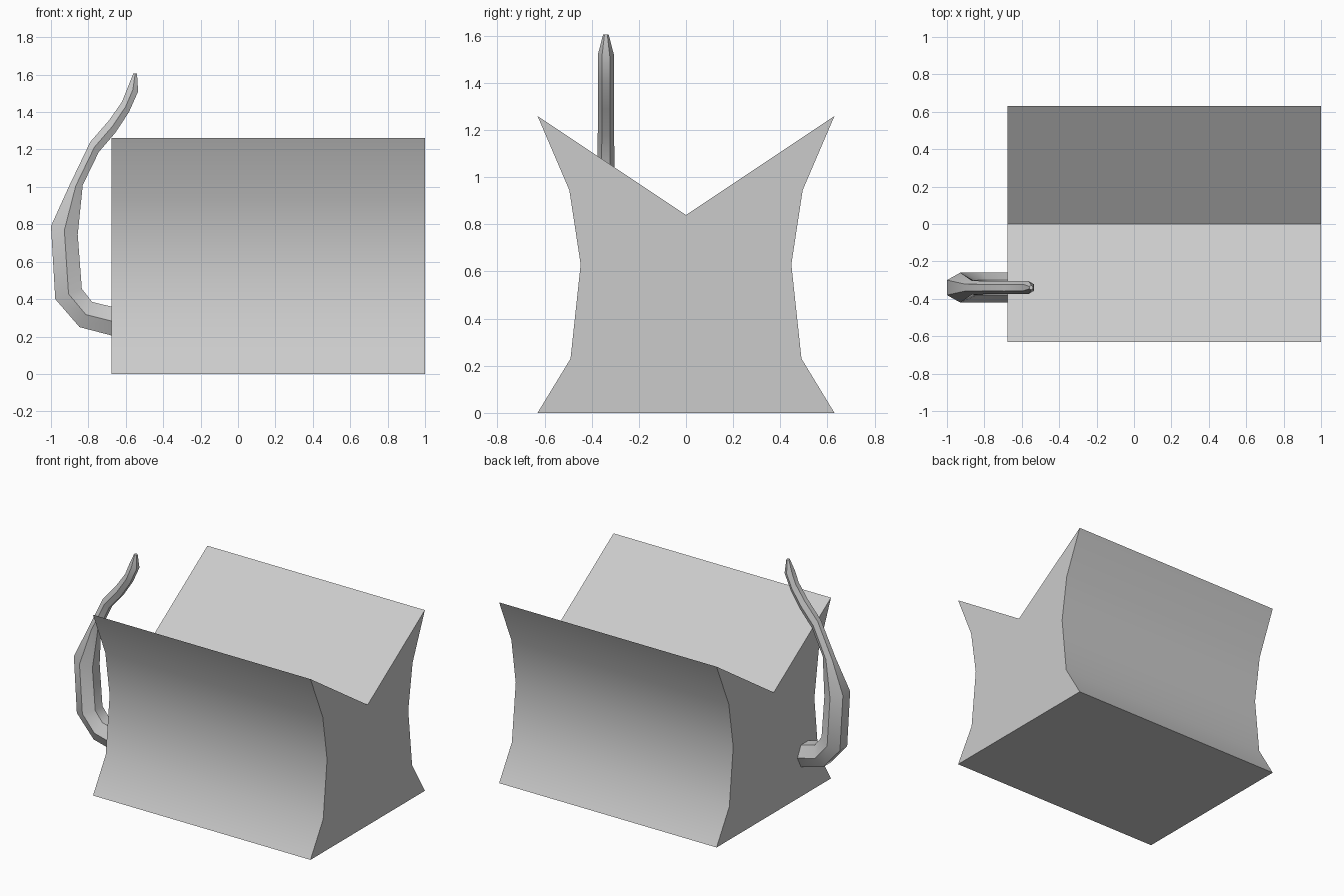
import bpy, bmesh, math
from mathutils import Vector

cube = bpy.data.objects.get("Cube")
if cube:
    bpy.data.objects.remove(cube)

grey = bpy.data.materials.new("plain_grey")
grey.use_nodes = True
colour = (0.6, 0.6, 0.6, 1)
grey.diffuse_color = colour
grey.node_tree.nodes["Principled BSDF"].inputs["Base Color"].default_value = colour


def loft(name, rings, smooth_angle):
    """Skin a row of equal rings, cap both ends and smooth the soft edges."""
    bm = bmesh.new()
    loops = [[bm.verts.new(p) for p in ring] for ring in rings]
    n = len(loops[0])
    for a, b in zip(loops, loops[1:]):
        for i in range(n):
            j = (i + 1) % n
            bm.faces.new((a[i], a[j], b[j], b[i]))
    bm.faces.new(loops[0])
    bm.faces.new(loops[-1])
    bmesh.ops.recalc_face_normals(bm, faces=bm.faces)
    mesh = bpy.data.meshes.new(name)
    bm.to_mesh(mesh)
    bm.free()
    obj = bpy.data.objects.new(name, mesh)
    bpy.context.collection.objects.link(obj)
    mesh.materials.append(grey)
    bpy.ops.object.select_all(action="DESELECT")
    obj.select_set(True)
    bpy.context.view_layer.objects.active = obj
    bpy.ops.object.shade_smooth_by_angle(angle=math.radians(smooth_angle))
    return obj


# Body: waisted profile with a V-shaped top, mirrored front to back
half = [(0.63, 0), (0.49, 0.23), (0.447, 0.63), (0.495, 0.945), (0.63, 1.26)]
profile = half + [(0, 0.84)] + [(-y, z) for y, z in reversed(half)]
loft("body", [[(x, y, z) for y, z in profile] for x in (-0.677, 1)], 35)

# Tail: six-sided tube; each station is outer (x, z), inner (x, z), half width
stations = [
    ((-0.67, 0.204), (-0.67, 0.358), 0.08),
    ((-0.847, 0.25), (-0.78, 0.385), 0.08),
    ((-0.977, 0.40), (-0.835, 0.455), 0.08),
    ((-1.0, 0.79), (-0.857, 0.745), 0.08),
    ((-0.905, 1.0), (-0.83, 1.01), 0.038),
    ((-0.79, 1.24), (-0.745, 1.185), 0.034),
    ((-0.69, 1.355), (-0.655, 1.29), 0.034),
    ((-0.62, 1.455), (-0.583, 1.40), 0.034),
    ((-0.59, 1.53), (-0.534, 1.51), 0.034),
    ((-0.56, 1.605), (-0.54, 1.605), 0.012),
]
tail_y = -0.34
rings = []
for (ox, oz), (ix, iz), w in stations:
    outer, inner = Vector((ox, tail_y, oz)), Vector((ix, tail_y, iz))
    mid, side = (outer + inner) / 2, Vector((0, w, 0))
    rings.append([outer + side / 2, mid + side, inner + side / 2,
                  inner - side / 2, mid - side, outer - side / 2])
loft("tail", rings, 45)
